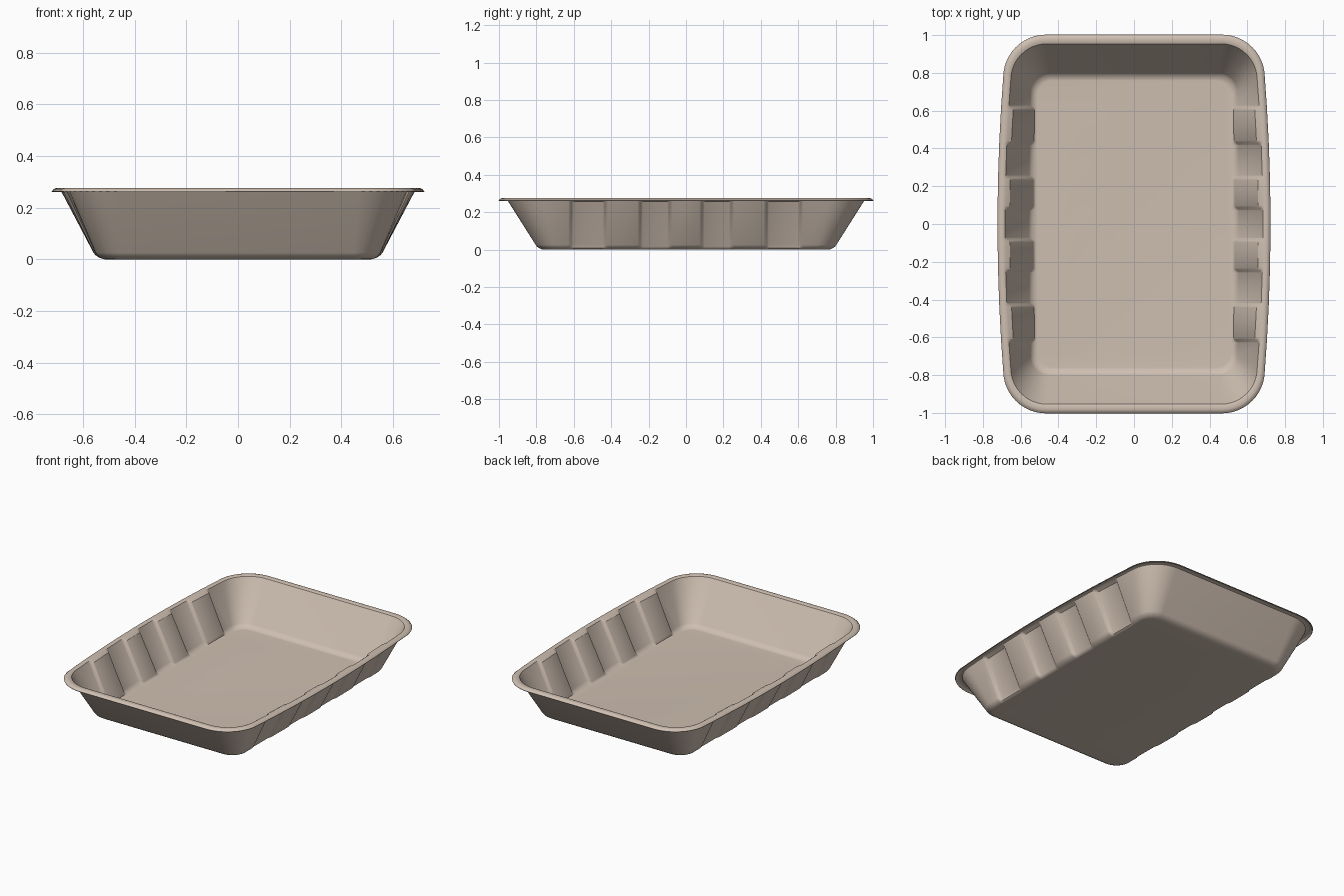
import bpy, bmesh, math

if "Cube" in bpy.data.objects:
    bpy.data.objects.remove(bpy.data.objects["Cube"])

STEPS = (0.085, 0.245, 0.43, 0.615)   # y positions where the side walls step in and out
HALF = 0.013                          # half width of each step
CORNER = 12

# Profile from lip to floor: half x, half y, corner radius, side bow, step depth, z
PROFILE = [
    (0.690, 1.000, 0.225, 0.030, 0.0, 0.260),
    (0.685, 0.995, 0.220, 0.030, 0.0, 0.263),
    (0.680, 0.989, 0.215, 0.030, 0.0, 0.269),
    (0.674, 0.982, 0.210, 0.030, 0.0, 0.271),
    (0.662, 0.966, 0.200, 0.030, 0.0, 0.271),
    (0.656, 0.957, 0.195, 0.030, 0.004, 0.268),
    (0.652, 0.951, 0.190, 0.030, 0.020, 0.258),
    (0.552, 0.804, 0.105, 0.008, 0.018, 0.026),
    (0.546, 0.798, 0.102, 0.007, 0.015, 0.017),
    (0.536, 0.785, 0.095, 0.004, 0.006, 0.008),
    (0.522, 0.770, 0.085, 0.000, 0.0, 0.001),
    (0.512, 0.760, 0.080, 0.000, 0.0, 0.000),
]


def indent(y):
    """0 on outward panels, 1 on inward panels, with soft steps between."""
    value = 0.0
    for k, b in enumerate(STEPS):
        t = min(1, max(0, (y - b + HALF) / (2 * HALF)))
        value += (1 if k % 2 == 0 else -1) * t * t * (3 - 2 * t)
    return value


def ring(hx, hy, r, bow, depth, z):
    """Rounded rectangle with bowed, stepped long sides."""
    end = hy - r
    stations = [0.0] + [b + HALF * f for b in STEPS for f in (-1, -0.4, 0.4, 1)]
    quarter = [(hx + bow * (1 - (y / end) ** 2) - depth * indent(y), y)
               for y in stations]
    for i in range(CORNER + 1):
        a = math.pi / 2 * i / CORNER
        quarter.append((hx - r + r * math.cos(a), end + r * math.sin(a)))
    left = [(-x, y) for x, y in reversed(quarter)]
    upper = quarter + left
    lower = [(-x, -y) for x, y in upper if y > 0 or x < 0]
    lower = [(x, y) for x, y in lower if abs(y) > 1e-6]
    return [(x, y, z) for x, y in upper + lower]


# Tray shell: rings joined from the lip down to the floor
bm = bmesh.new()
rings = [[bm.verts.new(p) for p in ring(*row)] for row in PROFILE]
n = len(rings[0])
for a, b in zip(rings, rings[1:]):
    for i in range(n):
        j = (i + 1) % n
        bm.faces.new((b[i], b[j], a[j], a[i]))
bm.faces.new(list(reversed(rings[-1])))

mesh = bpy.data.meshes.new("food_tray")
bm.to_mesh(mesh)
bm.free()
tray = bpy.data.objects.new("food_tray", mesh)
bpy.context.collection.objects.link(tray)

# Beige moulded pulp
mat = bpy.data.materials.new("beige")
mat.diffuse_color = (0.62, 0.52, 0.44, 1)
mat.use_nodes = True
mat.node_tree.nodes["Principled BSDF"].inputs["Base Color"].default_value = mat.diffuse_color
mesh.materials.append(mat)

bpy.context.view_layer.objects.active = tray
tray.select_set(True)
bpy.ops.object.shade_smooth_by_angle(angle=math.radians(35))

# Thin wall, grown to the inside
wall = tray.modifiers.new("wall", 'SOLIDIFY')
wall.thickness = 0.005
wall.offset = -1
